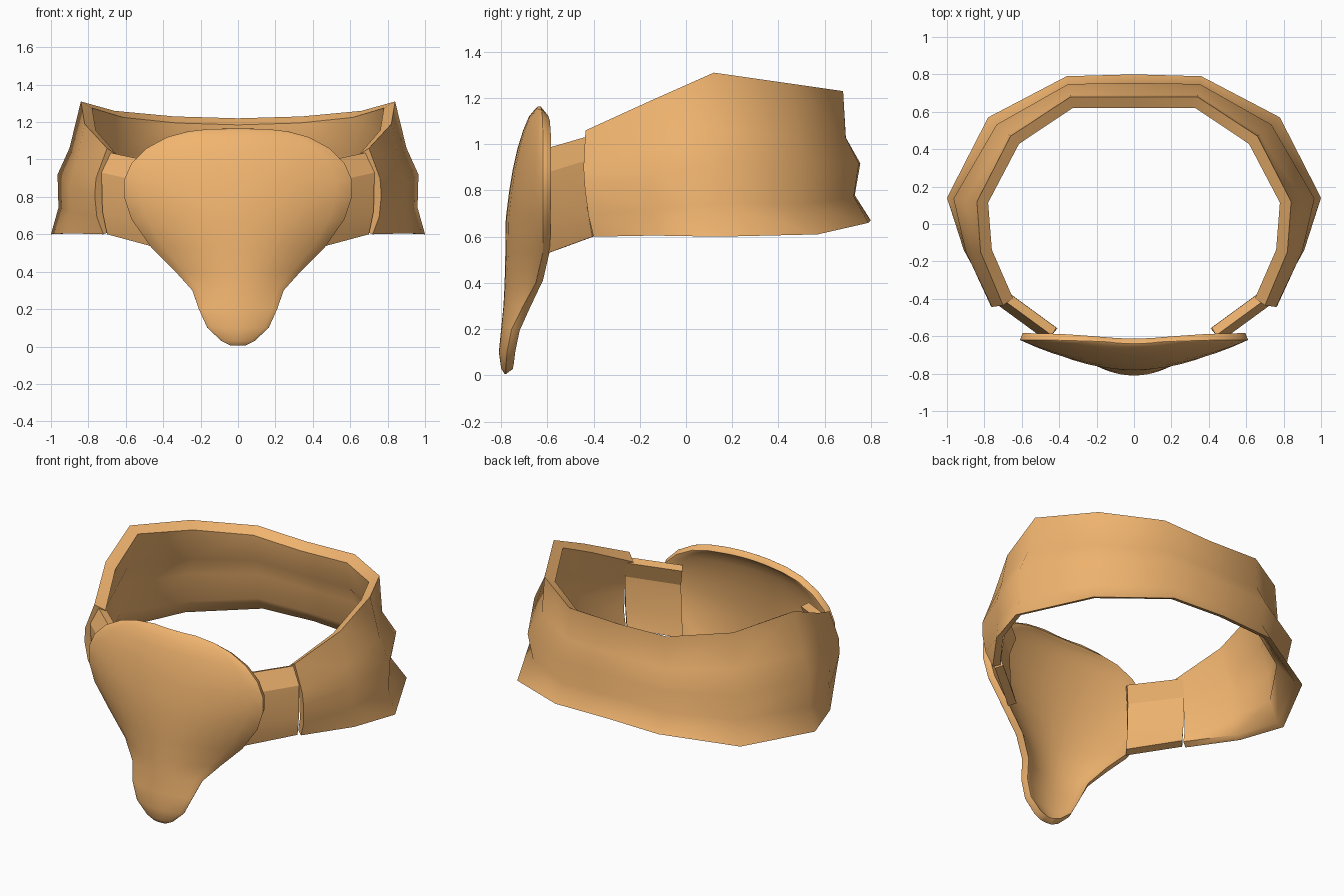
import bpy, math

if "Cube" in bpy.data.objects:
    bpy.data.objects.remove(bpy.data.objects["Cube"])


def panel(name, columns, thickness=0.0, bevel=0.0, angle=40, closed=False):
    """Mirrored sheet from columns of points; closed columns form a capped tube."""
    rows = len(columns[0])
    verts = [p for col in columns for p in col]
    faces = []
    for c in range(len(columns) - 1):
        for r in range(rows if closed else rows - 1):
            a, b, s = c * rows, (c + 1) * rows, (r + 1) % rows
            faces.append((a + r, a + s, b + s, b + r))
    if closed:  # end cap, quad by quad between outer and inner halves
        last, half = (len(columns) - 1) * rows, rows // 2
        for r in range(half - 1):
            faces.append((last + r, last + r + 1, last + rows - 2 - r, last + rows - 1 - r))
    mesh = bpy.data.meshes.new(name)
    mesh.from_pydata(verts, [], faces)
    ob = bpy.data.objects.new(name, mesh)
    bpy.context.collection.objects.link(ob)
    mat = bpy.data.materials.get("tan") or bpy.data.materials.new("tan")
    mat.diffuse_color = (0.88, 0.46, 0.16, 1)
    mat.use_nodes = True
    mat.node_tree.nodes["Principled BSDF"].inputs["Base Color"].default_value = mat.diffuse_color
    mesh.materials.append(mat)
    m = ob.modifiers.new("mirror", 'MIRROR')
    m.use_clip = True
    if thickness:
        s = ob.modifiers.new("thick", 'SOLIDIFY')
        s.thickness = thickness
        s.offset = -1
    if bevel:
        b = ob.modifiers.new("round", 'BEVEL')
        b.width = bevel
        b.segments = 2
        b.limit_method = 'ANGLE'
        b.angle_limit = math.radians(50)
    bpy.ops.object.select_all(action='DESELECT')
    ob.select_set(True)
    bpy.context.view_layer.objects.active = ob
    bpy.ops.object.convert(target='MESH')
    bpy.ops.object.shade_smooth_by_angle(angle=math.radians(angle))
    return ob


def lerp(a, b, t):
    return a + (b - a) * t


# Waist band: stations from the back centre to the front end
# (bottom point, top point, blend of the five levels, bulge, inward direction)
back = (0, .58, .38, .90, 1)
side = (0, .25, .22, .62, 1)
level = (0, .2, .45, .65, 1)
swell = (0, .7, 1, .95, 0)
stations = [
    ((0, .80, .67), (0, .68, 1.22), back, 0, (0, -1)),
    ((.36, .79, .66), (.34, .68, 1.23), back, 0, (-.2, -1)),
    ((.78, .57, .61), (.66, .47, 1.26), back, 0, (-.75, -.7)),
    ((1.0, .14, .60), (.84, .12, 1.31), side, 0, (-1, -.1)),
    ((.91, -.14, .605), (.82, -.15, 1.19), side, .01, (-1, .2)),
    ((.72, -.40, .60), (.70, -.435, 1.06), level, .055, (-.9, .6)),
]
inset = (.04, .055, .06, .055, .06)     # wall thickness by level
rim_shift = (.015, 0, 0, 0, -.035)      # sloping top and bottom rims
columns = []
for lo, hi, blend, bulge, (dx, dy) in stations:
    outer = [(lerp(lo[0], hi[0], k) + bulge * w,
              lerp(lo[1], hi[1], k) - bulge * w * .4,
              lerp(lo[2], hi[2], f))
             for k, f, w in zip(blend, level, swell)]
    inner = [(x + dx * t, y + dy * t, z + s)
             for (x, y, z), t, s in zip(outer, inset, rim_shift)]
    columns.append(outer + inner[::-1])
panel("waist_band", columns, closed=True, angle=62)

# Straps joining the band to the front plate
strap_ends = [((.70, -.405), .60, 1.04), ((.44, -.595), .53, .985)]
strap = []
for (x, y), z0, z1 in strap_ends:
    strap.append([(x + o, y - o * .9, lerp(z0, z1, f))
                  for f, o in ((0, 0), (.28, .025), (.75, .03), (1, 0))])
panel("side_strap", strap, 0.05, angle=15)

# Front plate: height, half width, centre depth, rim depth
plate_rows = [
    (1.165, .14, -.640, -.630), (1.15, .27, -.655, -.625),
    (1.12, .38, -.68, -.622), (1.06, .49, -.705, -.62),
    (.98, .57, -.73, -.62), (.89, .61, -.75, -.62),
    (.80, .61, -.765, -.62), (.68, .57, -.78, -.62),
    (.53, .465, -.782, -.62), (.40, .335, -.785, -.65),
    (.30, .245, -.79, -.705), (.20, .21, -.80, -.755),
    (.10, .165, -.81, -.775), (.03, .09, -.80, -.78),
    (.005, .04, -.785, -.78),
]
N = 7
plate = [[(w * i / N, lerp(c, r, (i / N) ** 2), z) for z, w, c, r in plate_rows]
         for i in range(N + 1)]
panel("front_plate", plate, 0.04, bevel=0.014, angle=75)
